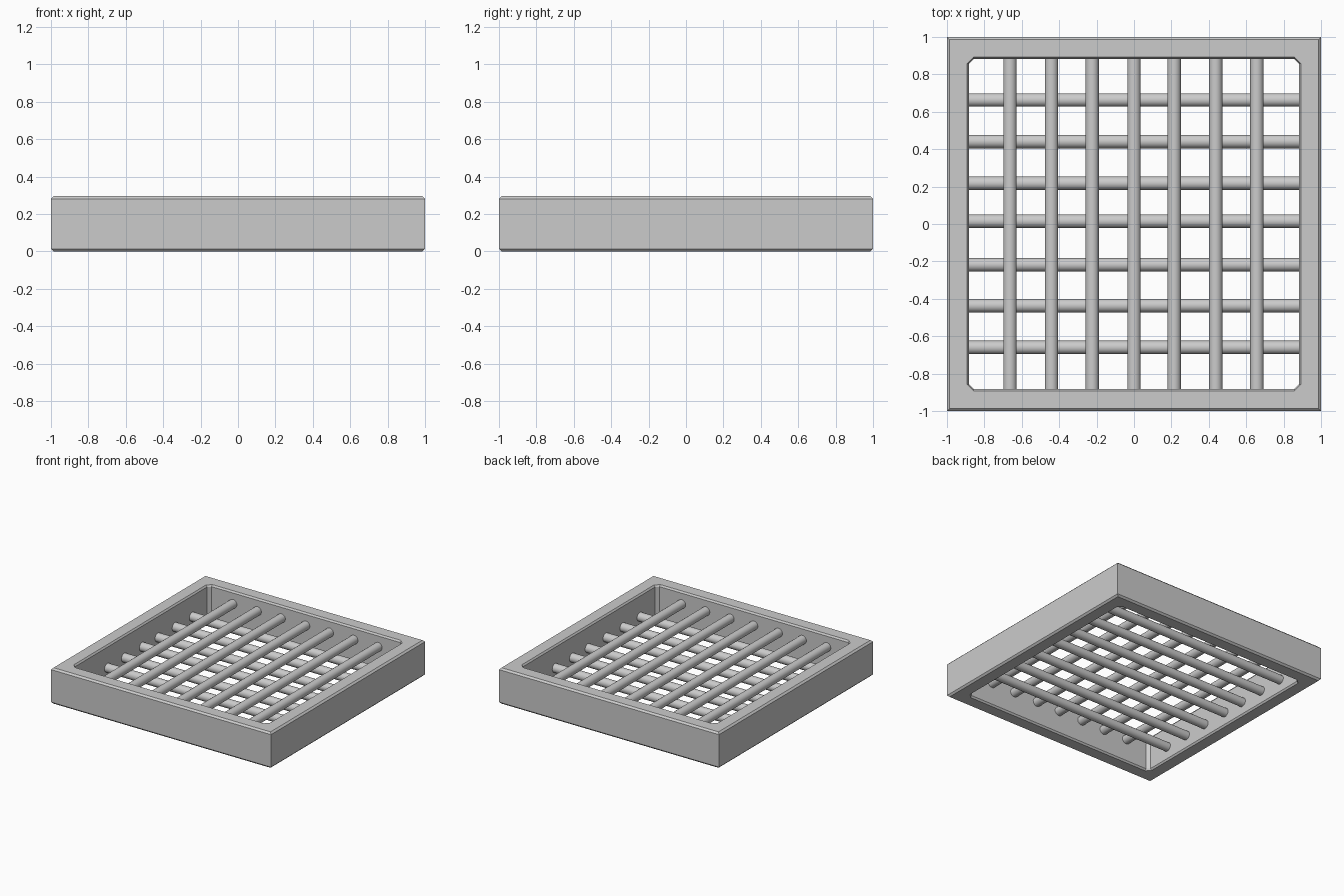
import bpy, bmesh, math

if "Cube" in bpy.data.objects:
    bpy.data.objects.remove(bpy.data.objects["Cube"])

H = 0.295          # frame height
BEV = 0.014        # edge chamfer
WALL = 0.882       # half width of the opening


def ring(bm, half, cut, z):
    """Square loop with corners cut off by the given amount."""
    c = half - cut
    pts = [(half, -c), (half, c), (c, half), (-c, half),
           (-half, c), (-half, -c), (-c, -half), (c, -half)]
    return [bm.verts.new((x, y, z)) for x, y in pts]


# Frame: closed chamfered section swept round the square
bm = bmesh.new()
section = [(1 - BEV, 0, 0), (1, 0, BEV), (1, 0, H - BEV), (1 - BEV, 0, H),
           (WALL + 0.01, 0.034, H), (WALL, 0.024, H - BEV),
           (WALL, 0.024, BEV), (WALL + 0.01, 0.034, 0)]
rings = [ring(bm, *s) for s in section]
for a, b in zip(rings, rings[1:] + rings[:1]):
    for i in range(8):
        j = (i + 1) % 8
        bm.faces.new((a[i], a[j], b[j], b[i]))
bmesh.ops.remove_doubles(bm, verts=bm.verts, dist=1e-5)
bmesh.ops.recalc_face_normals(bm, faces=bm.faces)
mesh = bpy.data.meshes.new("frame")
bm.to_mesh(mesh)
bm.free()
bpy.context.collection.objects.link(bpy.data.objects.new("frame", mesh))


def bar(name, loc, rot):
    bpy.ops.mesh.primitive_cylinder_add(vertices=24, radius=0.036, depth=2 * WALL + 0.01,
                                        location=loc, rotation=rot)
    bpy.context.object.name = name
    bpy.ops.object.shade_smooth_by_angle(angle=math.radians(40))


# Two crossing layers of round bars
upper_x = [-0.663, -0.441, -0.223, 0.0, 0.215, 0.437, 0.657]
lower_y = [-0.66, -0.437, -0.218, 0.015, 0.218, 0.441, 0.663]
for i, (x, y) in enumerate(zip(upper_x, lower_y), 1):
    bar(f"upper_bar_{i}", (x, 0, 0.193), (math.pi / 2, 0, 0))
    bar(f"lower_bar_{i}", (0, y, 0.113), (0, math.pi / 2, 0))
